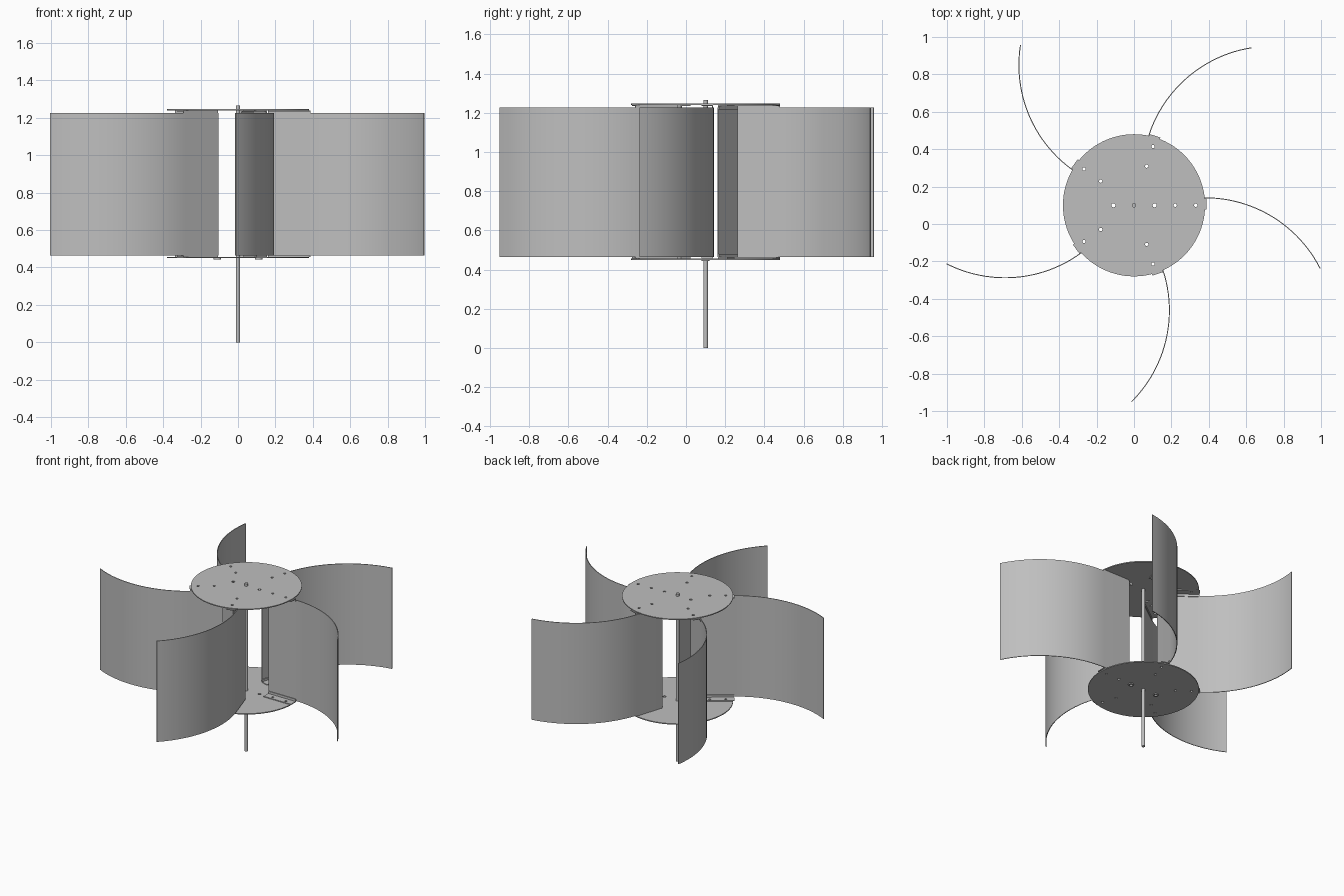
import bpy
from math import sin, cos, asin, pi, radians

if "Cube" in bpy.data.objects:
    bpy.data.objects.remove(bpy.data.objects["Cube"])

AXIS = (0, 0.1)          # rotor axis
OFFSET = 0.04            # blade root offset from the radial line
ROOT, RIM = 0.16, 0.38   # flat blade root span
SHEET = 0.005

metal = bpy.data.materials.new("grey metal")
metal.use_nodes = True
grey = (0.52, 0.52, 0.52, 1)
metal.diffuse_color = grey
metal.node_tree.nodes["Principled BSDF"].inputs["Base Color"].default_value = grey


def circle(radius, x=0, y=0, sides=16):
    return [(x + radius * cos(2 * pi * i / sides), y + radius * sin(2 * pi * i / sides))
            for i in range(sides)]


def plate(name, outlines, z0, z1, turn=0):
    """Extrude closed outlines (inner ones become holes) between two heights."""
    curve = bpy.data.curves.new(name, 'CURVE')
    curve.dimensions = '2D'
    curve.fill_mode = 'BOTH'
    curve.extrude = (z1 - z0) / 2
    for points in outlines:
        spline = curve.splines.new('POLY')
        spline.points.add(len(points) - 1)
        for p, (x, y) in zip(spline.points, points):
            p.co = (x, y, 0, 1)
        spline.use_cyclic_u = True
    obj = bpy.data.objects.new(name, curve)
    bpy.context.collection.objects.link(obj)
    obj.location = (*AXIS, (z0 + z1) / 2)
    obj.rotation_euler.z = turn
    bpy.ops.object.select_all(action='DESELECT')
    obj.select_set(True)
    bpy.context.view_layer.objects.active = obj
    bpy.ops.object.convert(target='MESH')
    obj = bpy.context.object
    obj.data.materials.clear()
    obj.data.materials.append(metal)
    bpy.ops.object.shade_smooth_by_angle(angle=radians(30))
    return obj


def box(x0, x1, y0, y1):
    return [(x0, y0), (x1, y0), (x1, y1), (x0, y1)]


turns = [2 * pi * i / 5 for i in range(5)]

# End discs with bolt holes
holes = [circle(0.009, r * cos(t), r * sin(t)) for t in turns for r in (0.22, 0.33)]
holes += [circle(0.011, x) for x in (-0.11, 0.11)]
for name, z in (("lower_disc", 0.45), ("upper_disc", 1.24)):
    plate(name, [circle(RIM, sides=96)] + holes, z, z + 0.007)

# Shaft
plate("shaft", [circle(0.012, sides=24)], 0, 1.265)

# Collars below the lower disc
for name, x in (("right_collar", -0.11), ("left_collar", 0.11)):
    plate(name, [circle(0.02, x, sides=24), circle(0.011, x)], 0.444, 0.45)

# Blade outline: flat root, then a circular sweep
ARC, STEPS = 0.69, 24
sweep = asin((0.995 - RIM) / ARC)


def blade_side(radius):
    angles = [sweep * i / STEPS for i in range(STEPS + 1)]
    return [(ROOT, OFFSET - ARC + radius)] + [
        (RIM + radius * sin(a), OFFSET - ARC + radius * cos(a)) for a in angles]


blade = blade_side(ARC + SHEET / 2) + blade_side(ARC - SHEET / 2)[::-1]
flange = [box(ROOT, RIM + 0.008, -0.022, OFFSET - SHEET / 2)]
flange += [circle(0.009, r) for r in (0.22, 0.33)]
lip = [box(ROOT, RIM + 0.008, OFFSET - 1.5 * SHEET, OFFSET - SHEET / 2)]

# Five blades, each held by an angle bracket at both ends
for i, t in enumerate(turns, 1):
    plate(f"blade_{i}", [blade], 0.465, 1.227, t)
    plate(f"lower_bracket_flange_{i}", flange, 0.457, 0.463, t)
    plate(f"lower_bracket_lip_{i}", lip, 0.457, 0.48, t)
    plate(f"upper_bracket_flange_{i}", flange, 1.234, 1.24, t)
    plate(f"upper_bracket_lip_{i}", lip, 1.217, 1.24, t)
